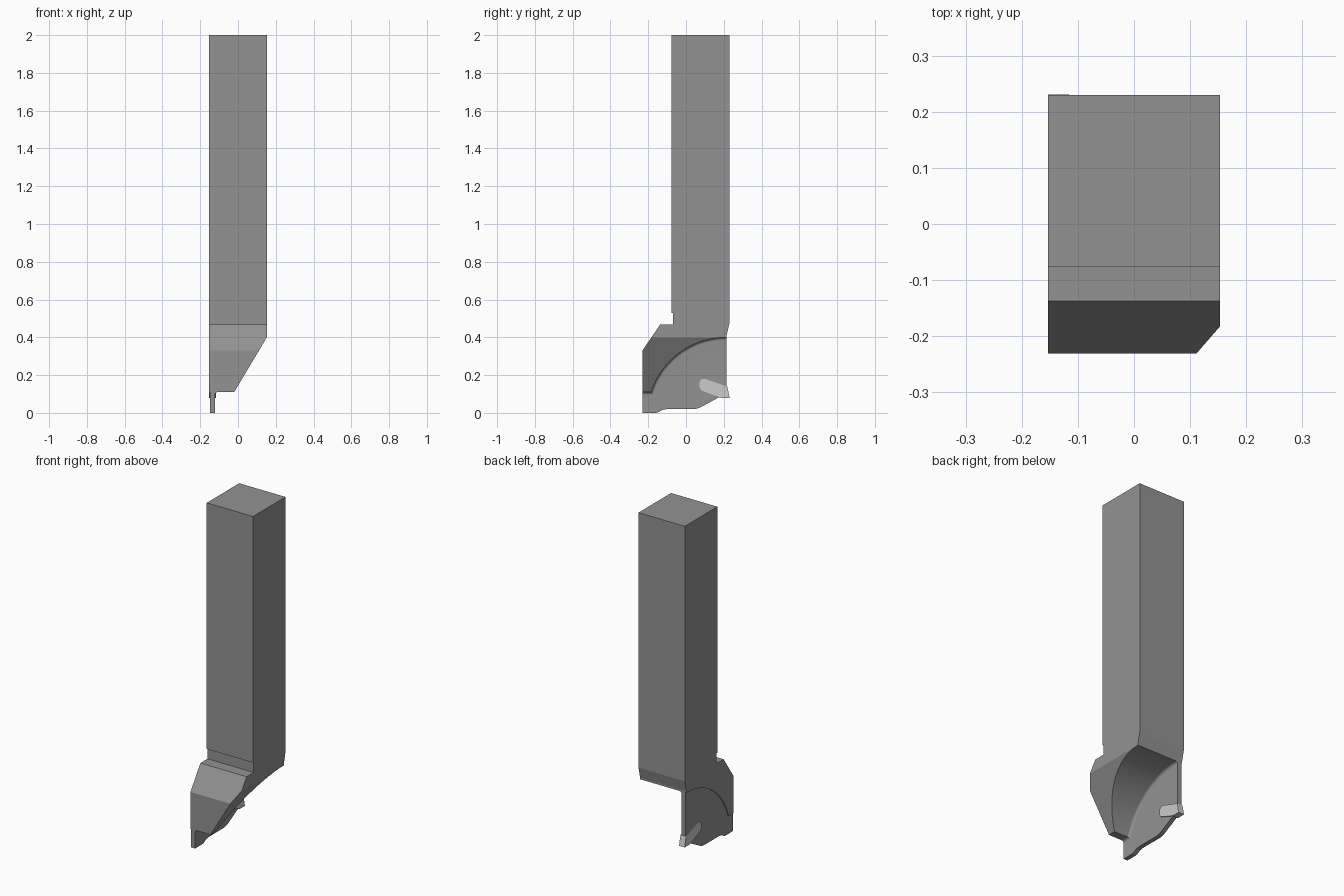
import bpy, bmesh, math

if "Cube" in bpy.data.objects:
    bpy.data.objects.remove(bpy.data.objects["Cube"])


def prism(name, pts, lo, hi, axis="x", cap_bevel=0.0):
    """Extrude a closed profile; axis x takes (y, z) points, axis y takes (x, z)."""
    def place(p, t):
        return (t, p[0], p[1]) if axis == "x" else (p[0], t, p[1])
    bm = bmesh.new()
    a = [bm.verts.new(place(p, lo)) for p in pts]
    b = [bm.verts.new(place(p, hi)) for p in pts]
    cap = bm.faces.new(a)
    bm.faces.new(b[::-1])
    n = len(pts)
    for i in range(n):
        j = (i + 1) % n
        bm.faces.new((a[j], a[i], b[i], b[j]))
    bmesh.ops.recalc_face_normals(bm, faces=bm.faces[:])
    if cap_bevel:
        bmesh.ops.bevel(bm, geom=list(cap.edges), offset=cap_bevel, segments=10,
                        profile=0.5, affect='EDGES', clamp_overlap=True)
    me = bpy.data.meshes.new(name)
    bm.to_mesh(me)
    bm.free()
    ob = bpy.data.objects.new(name, me)
    bpy.context.collection.objects.link(ob)
    return ob


def cut(target, cutter):
    cutter.hide_render = True
    mod = target.modifiers.new("cut", 'BOOLEAN')
    mod.operation = 'DIFFERENCE'
    mod.solver = 'EXACT'
    mod.object = cutter
    bpy.context.view_layer.objects.active = target
    bpy.ops.object.modifier_apply(modifier=mod.name)
    bpy.data.objects.remove(cutter)


def smooth(ob):
    bpy.ops.object.select_all(action='DESELECT')
    ob.select_set(True)
    bpy.context.view_layer.objects.active = ob
    bpy.ops.object.shade_smooth_by_angle(angle=math.radians(11))


def paint(ob, name, value):
    mat = bpy.data.materials.new(name)
    mat.diffuse_color = (value, value, value, 1)
    mat.use_nodes = True
    mat.node_tree.nodes["Principled BSDF"].inputs["Base Color"].default_value = mat.diffuse_color
    ob.data.materials.clear()
    ob.data.materials.append(mat)


# Shank, head and blade share one side profile
side = [(-0.077, 2), (0.23, 2), (0.23, 0.475), (0.215, 0.41), (0.215, 0.10),
        (0.17, 0.08), (0.08, 0.031), (0.06, 0.023), (0.04, 0.02), (-0.10, 0.02),
        (-0.125, 0.016), (-0.15, 0.002), (-0.16, 0), (-0.231, 0), (-0.231, 0.33),
        (-0.137, 0.467), (-0.07, 0.467), (-0.07, 0.528), (-0.077, 0.528)]
holder = prism("tool_holder", side, -0.153, 0.153)

# Sloping flank on the right of the head
cut(holder, prism("flank_cutter",
                  [(0.2125, 0.5), (-0.05, 0.06), (-0.05, -0.1), (0.4, -0.1), (0.4, 0.5)],
                  -0.4, 0.4, "y"))

# Round clearance pocket beside the blade, and a shallow one on the left face
cy, cz, r = 0.215, -0.02, 0.42
start, end = math.radians(90), math.radians(162)
arc = [(cy + r * math.cos(start + (end - start) * i / 32),
        cz + r * math.sin(start + (end - start) * i / 32)) for i in range(33)]
pocket = [(0.4, -0.2), (0.4, 0.40)] + arc + [(-0.4, arc[-1][1]), (-0.4, -0.2)]
cut(holder, prism("pocket_cutter", pocket, -0.122, 0.4, cap_bevel=0.015))
cut(holder, prism("left_recess_cutter", pocket, -0.3, -0.148))
paint(holder, "dark_grey", 0.29)
smooth(holder)

# Cutting insert clamped in the blade
tip = [(0.072, 0.135), (0.072, 0.165), (0.082, 0.178), (0.10, 0.181), (0.13, 0.170),
       (0.218, 0.140), (0.222, 0.125), (0.231, 0.08), (0.185, 0.08), (0.082, 0.118)]
insert = prism("cutting_insert", tip, -0.153, -0.116)
paint(insert, "light_grey", 0.7)
